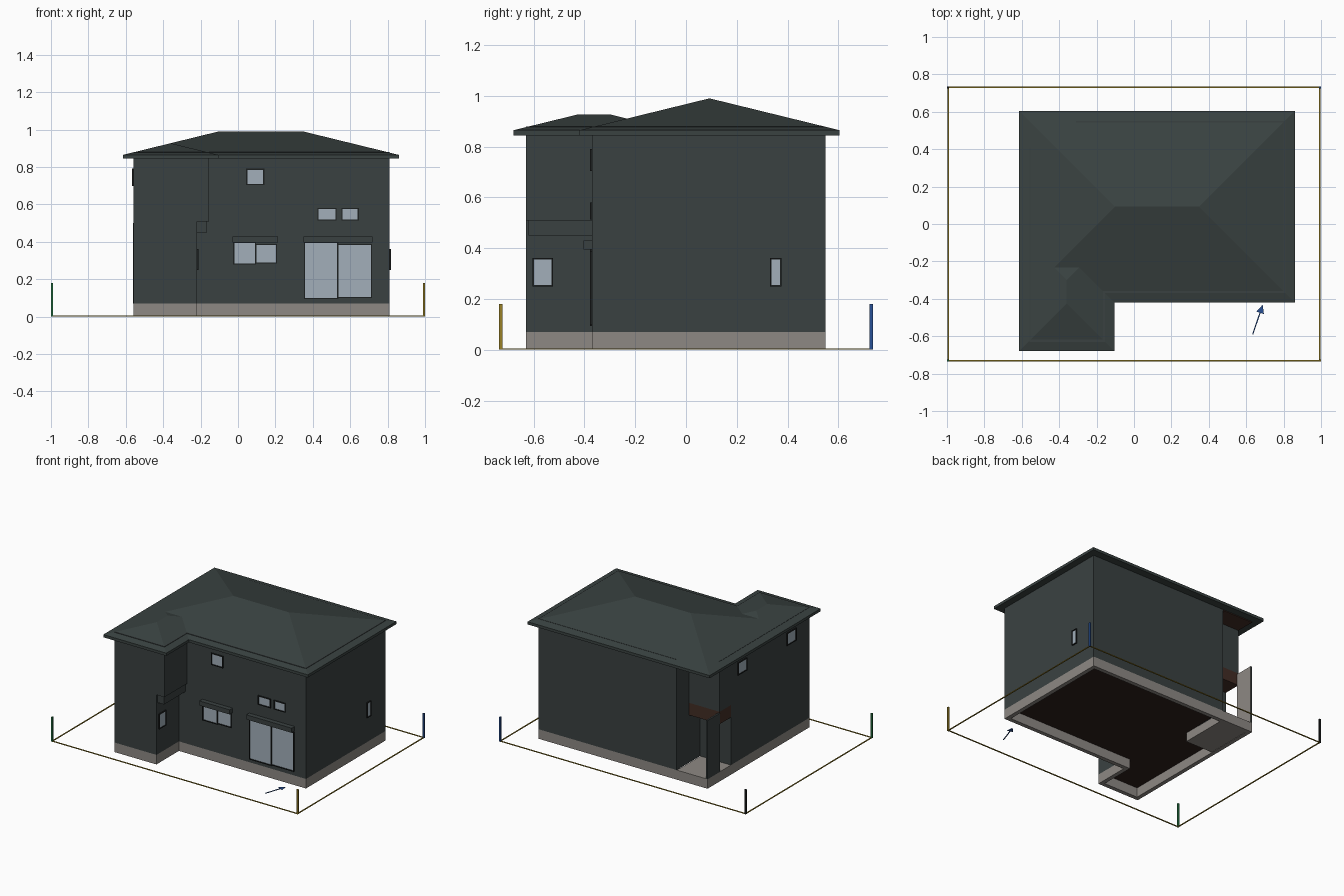
import bpy, bmesh
from mathutils import Vector

cube = bpy.data.objects.get("Cube")
if cube:
    bpy.data.objects.remove(cube, do_unlink=True)


def material(name, r, g, b):
    m = bpy.data.materials.new(name)
    m.use_nodes = True
    m.diffuse_color = (r, g, b, 1)
    bsdf = m.node_tree.nodes["Principled BSDF"]
    bsdf.inputs["Base Color"].default_value = (r, g, b, 1)
    bsdf.inputs["Roughness"].default_value = 0.9
    return m


WALL = material("dark slate wall", .042, .053, .053)
ROOF = material("dark slate roof", .042, .055, .053)
STONE = material("warm grey concrete", .27, .25, .23)
GLASS = material("pale blue glass", .36, .43, .49)
BROWN = material("brown wood", .055, .026, .018)
FLOOR = material("dark brown floor", .026, .014, .011)
FRAME = material("black frame", .012, .014, .014)
BLUE = material("blue marker", .02, .08, .30)
GREEN = material("green marker", .02, .20, .06)
YELLOW = material("yellow marker", .32, .22, .02)


def finish(name, bm, *mats):
    bmesh.ops.recalc_face_normals(bm, faces=bm.faces)
    mesh = bpy.data.meshes.new(name)
    bm.to_mesh(mesh)
    bm.free()
    obj = bpy.data.objects.new(name, mesh)
    bpy.context.collection.objects.link(obj)
    for m in mats:
        mesh.materials.append(m)
    return obj


def prism(name, outline, z0, z1, *mats, caps=True):
    bm = bmesh.new()
    low = [bm.verts.new((x, y, z0)) for x, y in outline]
    top = [bm.verts.new((x, y, z1)) for x, y in outline]
    n = len(outline)
    for i in range(n):
        j = (i + 1) % n
        bm.faces.new((low[i], low[j], top[j], top[i]))
    if caps:
        bm.faces.new(low[::-1])
        bm.faces.new(top)
    return finish(name, bm, *mats)


def box(name, x0, x1, y0, y1, z0, z1, *mats):
    x0, x1 = sorted((x0, x1))
    y0, y1 = sorted((y0, y1))
    return prism(name, [(x0, y0), (x1, y0), (x1, y1), (x0, y1)], z0, z1, *mats)


def hip_roof(name, x0, x1, y0, y1, eave=.845, fascia=.02, pitch=.245):
    bm = bmesh.new()
    corners = [(x0, y0), (x1, y0), (x1, y1), (x0, y1)]
    low = [bm.verts.new((x, y, eave)) for x, y in corners]
    rim = [bm.verts.new((x, y, eave + fascia)) for x, y in corners]
    half = min(x1 - x0, y1 - y0) / 2
    top = eave + fascia + half * pitch
    a = bm.verts.new((x0 + half, y0 + half, top))
    b = bm.verts.new((x1 - half, y1 - half, top))
    bm.faces.new(low[::-1])
    for i in range(4):
        j = (i + 1) % 4
        bm.faces.new((low[i], low[j], rim[j], rim[i]))
    s, e, n, w = [(rim[i], rim[(i + 1) % 4]) for i in range(4)]
    if x1 - x0 > y1 - y0:
        faces = [(*s, b, a), (*e, b), (*n, a, b), (*w, a)]
    else:
        faces = [(*s, a), (*e, b, a), (*n, b), (*w, a, b)]
    for f in faces:
        bm.faces.new(f)
    return finish(name, bm, ROOF)


# Shared plan dimensions
LEFT, RIGHT, FRONT, BACK, WING = -.56, .81, -.37, .55, -.63
PORCH_X, PORCH_Y, UPPER_Y = -.31, .28, .41


def plan(wing_x, notch_y=None):
    pts = [(LEFT, WING), (wing_x, WING), (wing_x, FRONT), (RIGHT, FRONT), (RIGHT, BACK)]
    if notch_y is None:
        return pts + [(LEFT, BACK)]
    return pts + [(PORCH_X, BACK), (PORCH_X, notch_y), (LEFT, notch_y)]


# Foundation ring and porch slab
ring = prism("foundation", plan(-.22), 0, .07, STONE, caps=False)
solid = ring.modifiers.new("thickness", "SOLIDIFY")
solid.thickness, solid.offset, solid.use_even_offset = .03, -1, True
box("porch_slab", LEFT + .002, PORCH_X, .17, BACK - .002, .003, .068, STONE)

# Wall storeys, with the dark floor showing on the underside
lower = prism("lower_walls", plan(-.22, PORCH_Y), .07, .51, WALL, FLOOR)
for f in lower.data.polygons:
    f.material_index = int(f.normal.z < -.5)
prism("upper_walls", plan(-.155, UPPER_Y), .51, .88, WALL)
box("wing_ledge", -.22, -.165, -.62, FRONT, .45, .51, WALL)

# Porch: lintel, soffit and screen wall with a pale inner side
box("porch_lintel", LEFT, PORCH_X, PORCH_Y, UPPER_Y, .42, .51, BROWN)
box("porch_soffit", LEFT, PORCH_X, UPPER_Y, BACK, .839, .846, BROWN)
screen = box("porch_screen", LEFT - .001, LEFT + .012, UPPER_Y, BACK, .07, .5, WALL, STONE)
for f in screen.data.polygons:
    f.material_index = int(f.normal.x > .5)

# Overlapping hipped roofs
hip_roof("main_roof", -.615, .86, -.42, .605)
hip_roof("wing_roof", -.615, -.105, -.68, -.045)


def wall_box(name, side, plane, u0, u1, z0, z1, depth, mat):
    if side == "front":
        return box(name, u0, u1, plane, plane - depth, z0, z1, mat)
    out = depth if side == "right" else -depth
    return box(name, plane, plane + out, u0, u1, z0, z1, mat)


def window(name, side, plane, u0, u1, z0, z1, rim=.006):
    wall_box(name + "_glass", side, plane, u0, u1, z0, z1, .003, GLASS)
    bars = [(u0 - rim, u0, z0 - rim, z1 + rim), (u1, u1 + rim, z0 - rim, z1 + rim),
            (u0, u1, z0 - rim, z0), (u0, u1, z1, z1 + rim)]
    for i, bar in enumerate(bars):
        wall_box(f"{name}_frame_{i}", side, plane, *bar, .008, FRAME)


# Windows on the front and sides
window("upper_window", "front", FRONT, .05, .135, .71, .785)
window("stair_window_a", "front", FRONT, .43, .52, .52, .575)
window("stair_window_b", "front", FRONT, .56, .64, .52, .575)
window("kitchen_pane_a", "front", FRONT, -.02, .09, .285, .395)
window("kitchen_pane_b", "front", FRONT, .098, .202, .29, .382)
window("patio_pane_a", "front", FRONT, .358, .53, .10, .395)
window("patio_pane_b", "front", FRONT, .538, .71, .105, .382)
window("wing_window", "right", -.22, -.598, -.53, .255, .355)
window("side_window", "right", RIGHT, .337, .37, .255, .355)
window("left_window_a", "left", LEFT, .105, .20, .705, .785)
window("left_window_b", "left", LEFT, -.465, -.37, .705, .785)

# Shutter housings over the large front windows
for name, x0, x1 in (("kitchen_hood", -.03, .215), ("patio_hood", .35, .718)):
    box(name, x0, x1, FRONT, FRONT - .034, .396, .43, WALL)

# Plot boundary lines and corner posts
PX, PY, T = .994, .73, .006
for s, side in ((-1, "a"), (1, "b")):
    box("boundary_long_" + side, -PX, PX, s * PY - .004, s * PY + .004, 0, .005, YELLOW)
    box("boundary_short_" + side, s * PX - .004, s * PX + .004, -PY, PY, 0, .005, YELLOW)
for sx, sy, mat in ((-1, -1, GREEN), (1, -1, YELLOW), (1, 1, BLUE), (-1, 1, FRAME)):
    x, y = sx * PX, sy * PY
    box("corner_post", x - T, x + T, y - T, y + T, 0, .18, mat)

# Direction arrow lying on the ground
tail, tip = Vector((.635, -.59)), Vector((.688, -.432))
d = (tip - tail).normalized()
side = Vector((-d.y, d.x))
neck = tip - d * .045
arrow = [tail - side * .003, neck - side * .003, neck - side * .022, tip,
         neck + side * .022, neck + side * .003, tail + side * .003]
prism("ground_arrow", arrow, 0, .004, BLUE)
